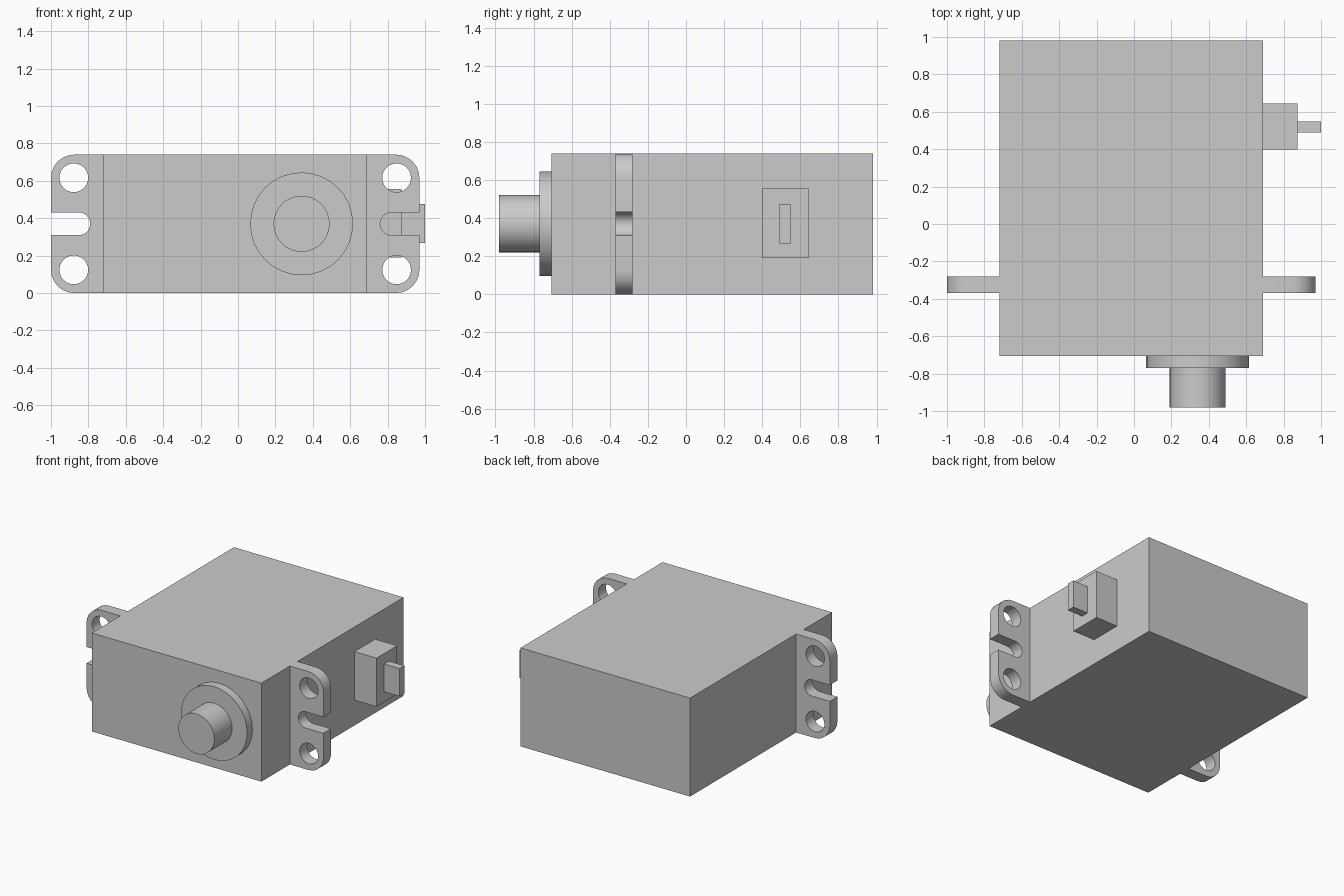
import bpy
import bmesh
from math import cos, sin, pi, radians
from mathutils import Vector, Matrix

if "Cube" in bpy.data.objects:
    bpy.data.objects.remove(bpy.data.objects["Cube"])

MID_X = -0.015      # symmetry line of the case and its mounting ears
HEIGHT = 0.74
MID_Z = HEIGHT / 2

grey = bpy.data.materials.new("light grey")
grey.use_nodes = True
grey.diffuse_color = (0.6, 0.6, 0.6, 1)
grey.node_tree.nodes["Principled BSDF"].inputs["Base Color"].default_value = (0.6, 0.6, 0.6, 1)


def finish(name, bm, smooth=False):
    bmesh.ops.recalc_face_normals(bm, faces=bm.faces)
    mesh = bpy.data.meshes.new(name)
    bm.to_mesh(mesh)
    bm.free()
    mesh.materials.append(grey)
    obj = bpy.data.objects.new(name, mesh)
    bpy.context.collection.objects.link(obj)
    if smooth:
        bpy.ops.object.select_all(action='DESELECT')
        obj.select_set(True)
        bpy.context.view_layer.objects.active = obj
        bpy.ops.object.shade_smooth_by_angle(angle=radians(30))
    return obj


def box(name, low, high):
    low, high = Vector(low), Vector(high)
    bm = bmesh.new()
    bmesh.ops.create_cube(bm, size=1)
    bmesh.ops.scale(bm, vec=high - low, verts=bm.verts)
    bmesh.ops.translate(bm, vec=(low + high) / 2, verts=bm.verts)
    finish(name, bm)


def disc(name, x, radius, front, back):
    bm = bmesh.new()
    bmesh.ops.create_cone(bm, cap_ends=True, segments=32, radius1=radius,
                          radius2=radius, depth=back - front)
    bmesh.ops.rotate(bm, matrix=Matrix.Rotation(pi / 2, 3, 'X'), verts=bm.verts)
    bmesh.ops.translate(bm, vec=(x, (front + back) / 2, MID_Z), verts=bm.verts)
    finish(name, bm, True)


def arc(x, z, radius, start, end, steps):
    angles = [radians(start + (end - start) * i / steps) for i in range(steps + 1)]
    return [(x + radius * cos(a), z + radius * sin(a)) for a in angles]


def ear(name, side):
    """Mounting ear with rounded corners, two holes and an open slot."""
    inner, tip, corner, slot = 0.705, 0.985, 0.125, 0.061
    outline = [(inner, -MID_Z)]
    outline += arc(tip - corner, corner - MID_Z, corner, -90, 0, 6)
    outline += [(tip, -slot)] + arc(0.836, 0, slot, 270, 90, 12) + [(tip, slot)]
    outline += arc(tip - corner, MID_Z - corner, corner, 0, 90, 6)
    outline += [(inner, MID_Z)]
    loops = [outline]
    loops += [arc(0.863, z, 0.077, 0, 360, 24)[:-1] for z in (-0.246, 0.246)]

    bm = bmesh.new()
    for loop in loops:
        verts = [bm.verts.new((MID_X + side * x, -0.37, MID_Z + z)) for x, z in loop]
        for a, b in zip(verts, verts[1:] + verts[:1]):
            bm.edges.new((a, b))
    bmesh.ops.triangle_fill(bm, use_beauty=True, edges=bm.edges[:], normal=(0, -1, 0))
    result = bmesh.ops.extrude_face_region(bm, geom=bm.faces[:])
    moved = [g for g in result["geom"] if isinstance(g, bmesh.types.BMVert)]
    bmesh.ops.translate(bm, vec=(0, 0.09, 0), verts=moved)
    finish(name, bm, True)


# Main case
box("case", (MID_X - 0.705, -0.707, 0), (MID_X + 0.705, 0.98, HEIGHT))

# Mounting ears
ear("left_mounting_ear", 1)
ear("right_mounting_ear", -1)

# Output boss and shaft
disc("output_boss", 0.34, 0.275, -0.77, -0.70)
disc("output_shaft", 0.34, 0.15, -0.98, -0.76)

# Cable outlet and cable stub
box("cable_outlet", (0.68, 0.398, 0.19), (0.873, 0.643, 0.555))
box("cable_stub", (0.86, 0.49, 0.267), (1.0, 0.548, 0.475))
